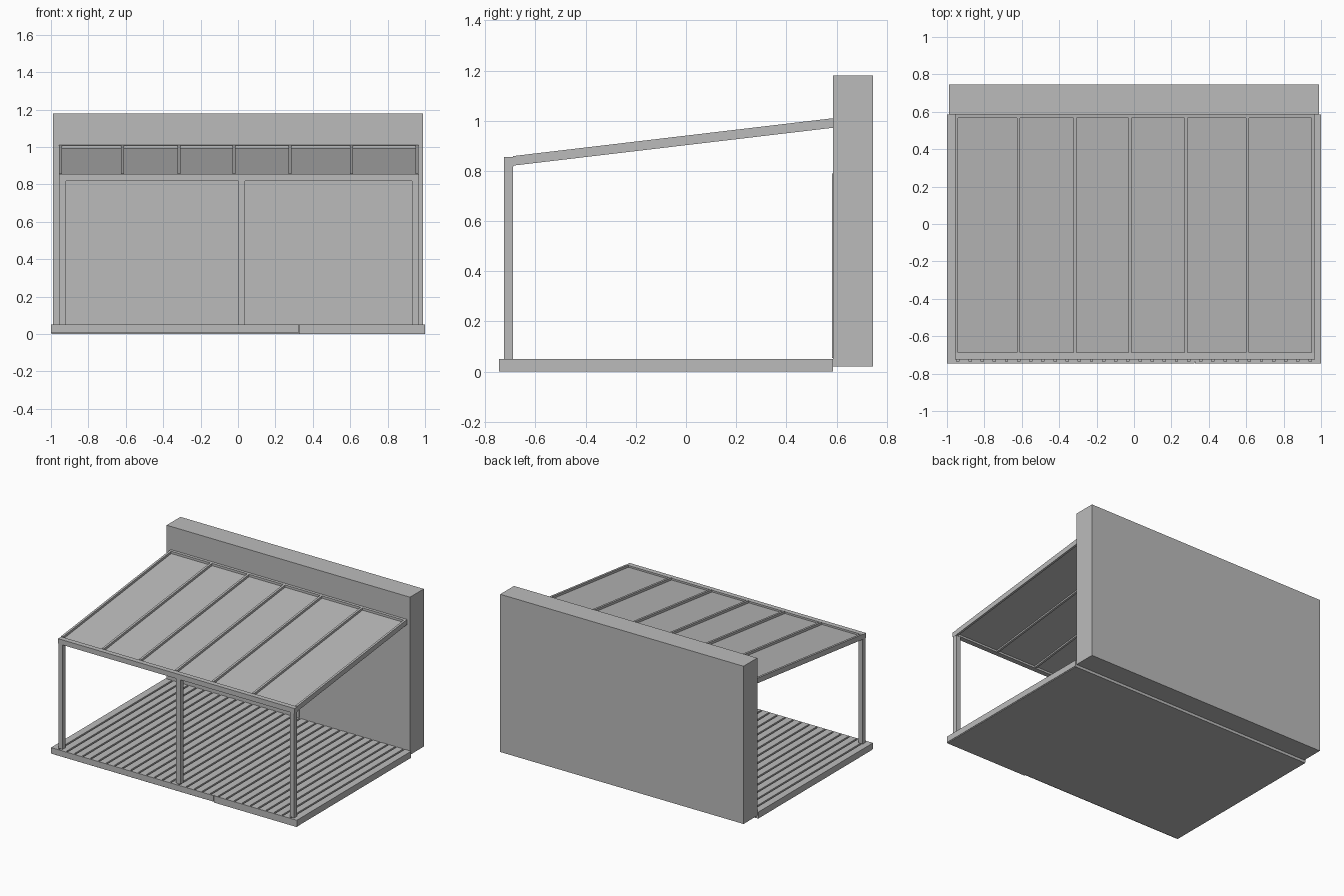
import bpy
import bmesh

cube = bpy.data.objects.get("Cube")
if cube:
    bpy.data.objects.remove(cube, do_unlink=True)

grey = bpy.data.materials.new("plain_grey")
grey.use_nodes = True
COLOR = (0.5, 0.5, 0.5, 1)
grey.diffuse_color = COLOR
grey.node_tree.nodes["Principled BSDF"].inputs["Base Color"].default_value = COLOR

EAVE_Y, WALL_Y = -0.725, 0.585
EAVE_Z, TOP_Z = 0.855, 1.01
SLOPE = (TOP_Z - EAVE_Z) / (WALL_Y - EAVE_Y)


def box(name, x, y, z, pitched=False):
    """Box from ranges; when pitched, z is measured from the roof plane."""
    bm = bmesh.new()
    bmesh.ops.create_cube(bm, size=1)
    for v in bm.verts:
        v.co = [r[0] if c < 0 else r[1] for c, r in zip(v.co, (x, y, z))]
        if pitched:
            v.co.z += EAVE_Z + (v.co.y - EAVE_Y) * SLOPE
    mesh = bpy.data.meshes.new(name)
    bm.to_mesh(mesh)
    bm.free()
    mesh.materials.append(grey)
    obj = bpy.data.objects.new(name, mesh)
    bpy.context.collection.objects.link(obj)
    return obj


# House wall with a flat door panel
box("house_wall", (-0.99, 0.99), (WALL_Y, 0.745), (0.02, 1.18))
box("door_panel", (-0.74, 0.09), (WALL_Y - 0.004, WALL_Y + 0.01), (0.055, 0.79))

# Deck: base, grooved boards running front to back, and a split front fascia
box("deck_base", (-0.997, 0.997), (-0.735, WALL_Y), (0, 0.02))
BOARDS, GAP = 31, 0.013
pitch = (2 + GAP) / BOARDS
for i in range(BOARDS):
    x0 = -1 + i * pitch
    box("deck_board", (x0, x0 + pitch - GAP), (-0.735, WALL_Y), (0.006, 0.05))
box("front_fascia_right", (-1, 0.323), (-0.745, -0.735), (0.006, 0.05))
box("front_fascia_left", (0.327, 1), (-0.745, -0.735), (0, 0.05))

# Posts and front beam
for name, x0 in (("right_post", -0.955), ("middle_post", 0.003), ("left_post", 0.93)):
    box(name, (x0, x0 + 0.035), (EAVE_Y, -0.69), (0.05, 0.82))
box("front_beam", (-0.957, 0.967), (EAVE_Y, -0.688), (0.818, EAVE_Z))

# Pitched roof: rafters, wall rail and recessed panels between them
rafters = [-0.949, -0.617, -0.315, -0.022, 0.278, 0.607, 0.958]
for x in rafters:
    box("rafter", (x - 0.008, x + 0.008), (-0.69, WALL_Y), (-0.038, 0), True)
box("wall_rail", (-0.957, 0.966), (0.568, WALL_Y), (-0.038, 0), True)
for a, b in zip(rafters, rafters[1:]):
    box("roof_panel", (a + 0.007, b - 0.007), (-0.69, 0.57), (-0.027, -0.017), True)
